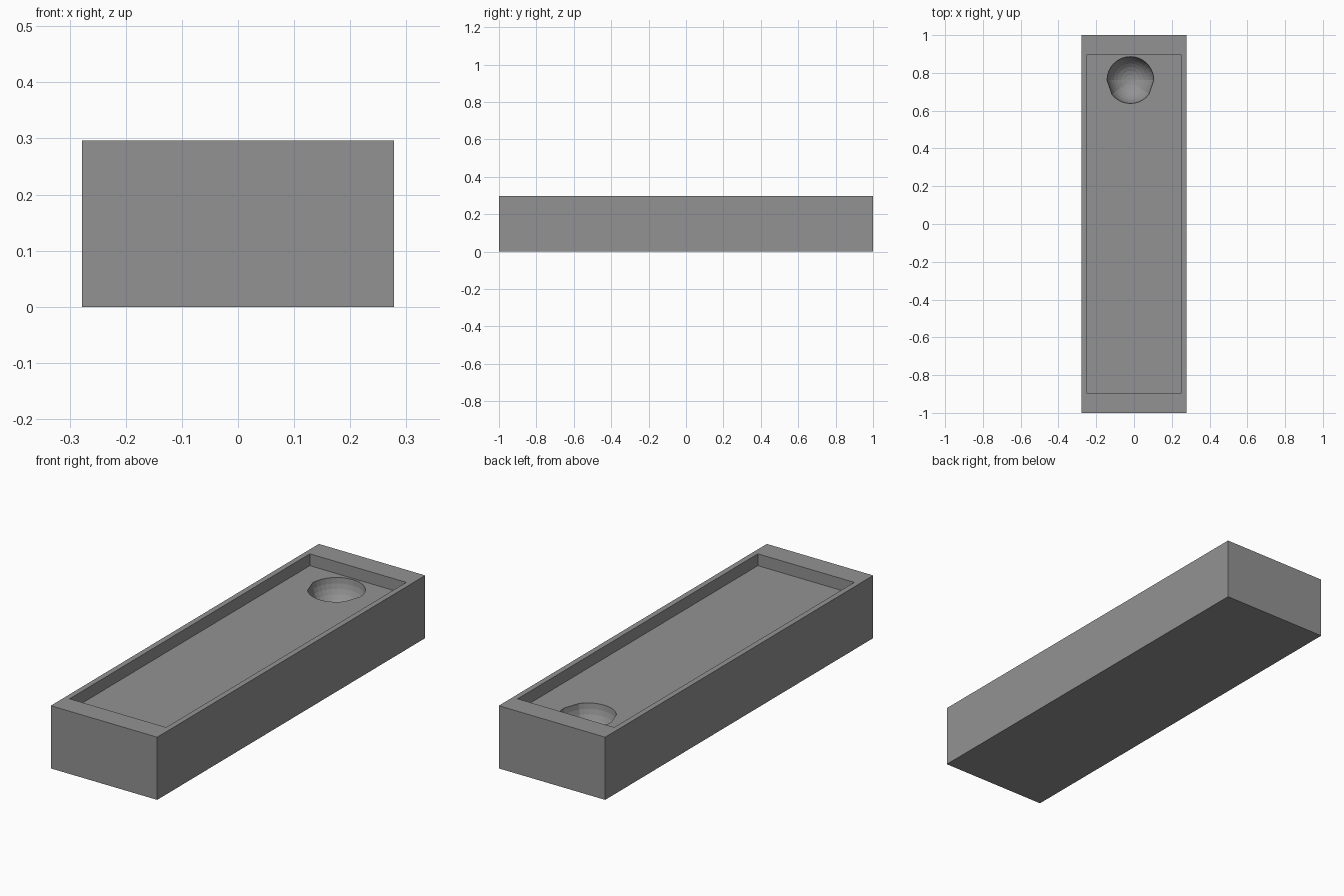
import bpy, bmesh
from math import sin, cos, pi, radians

if "Cube" in bpy.data.objects:
    bpy.data.objects.remove(bpy.data.objects["Cube"])

W, L, H = 0.556, 2.0, 0.296
FLOOR = 0.24


def finish(name, bm):
    bmesh.ops.recalc_face_normals(bm, faces=bm.faces)
    me = bpy.data.meshes.new(name)
    bm.to_mesh(me)
    bm.free()
    me.materials.append(stone)
    ob = bpy.data.objects.new(name, me)
    bpy.context.collection.objects.link(ob)
    return ob


def box(name, sx, sy, z0, z1):
    bm = bmesh.new()
    bmesh.ops.create_cube(bm, size=1)
    for v in bm.verts:
        v.co = (v.co.x * sx, v.co.y * sy, z0 if v.co.z < 0 else z1)
    return finish(name, bm)


def bowl(name, cx, cy, r):
    # round bowl with a straight chord on each lower flank
    angles = [radians(180 * i / 16) for i in range(17)]
    angles += [radians(218 + 104 * i / 10) for i in range(11)]
    profile = [(r, FLOOR + 0.1)]
    profile += [(r * cos(t), FLOOR - r * sin(t))
                for t in [(i + 0.15) * pi / 2 / 8.3 for i in range(9)]]
    bm = bmesh.new()
    rings = [[bm.verts.new((cx + q * cos(a), cy + q * sin(a), z)) for a in angles]
             for q, z in profile]
    n = len(angles)
    for lo, hi in zip(rings, rings[1:]):
        for i in range(n):
            j = (i + 1) % n
            bm.faces.new((lo[i], lo[j], hi[j], hi[i]))
    bm.faces.new(rings[0])
    bm.faces.new(rings[-1])
    return finish(name, bm)


def cut(target, cutter):
    mod = target.modifiers.new("cut", 'BOOLEAN')
    mod.operation = 'DIFFERENCE'
    mod.solver = 'EXACT'
    mod.object = cutter
    bpy.context.view_layer.objects.active = target
    bpy.ops.object.modifier_apply(modifier=mod.name)
    bpy.data.objects.remove(cutter)


# dark grey stone
stone = bpy.data.materials.new("dark_stone")
stone.diffuse_color = (0.29, 0.29, 0.29, 1)
stone.use_nodes = True
stone.node_tree.nodes["Principled BSDF"].inputs["Base Color"].default_value = stone.diffuse_color

# solid block
block = box("stone_block", W, L, 0, H)

# shallow tray and faceted ink well
cut(block, box("tray_cutter", 0.504, 1.792, FLOOR, H + 0.2))
cut(block, bowl("well_cutter", -0.019, 0.762, 0.124))
